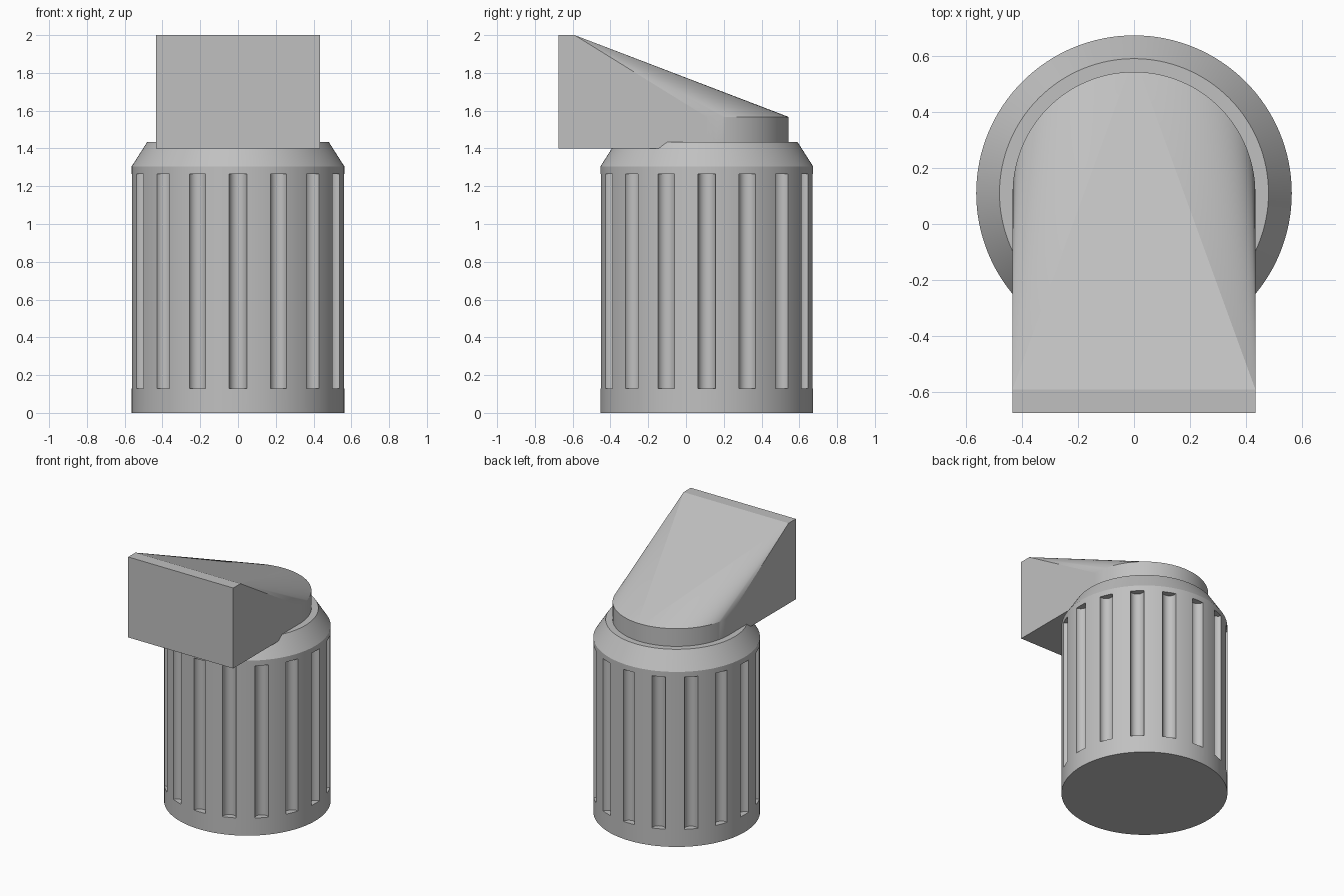
import bpy, bmesh
from math import sin, cos, pi, radians
from mathutils import Matrix

CY = 0.11          # body axis offset in y
R = 0.563          # body radius
HEAD_R = 0.433     # half width of the pointer head

cube = bpy.data.objects.get("Cube")
if cube:
    bpy.data.objects.remove(cube, do_unlink=True)

# Single grey plastic
grey = bpy.data.materials.new("grey plastic")
grey.use_nodes = True
colour = (0.53, 0.53, 0.53, 1)
grey.diffuse_color = colour
grey.node_tree.nodes["Principled BSDF"].inputs["Base Color"].default_value = colour


def add_object(name, bm):
    bmesh.ops.recalc_face_normals(bm, faces=bm.faces)
    mesh = bpy.data.meshes.new(name)
    bm.to_mesh(mesh)
    bm.free()
    mesh.materials.append(grey)
    obj = bpy.data.objects.new(name, mesh)
    bpy.context.collection.objects.link(obj)
    return obj


def add_drum(bm, x, y, z0, z1, r0, r1, segments):
    bmesh.ops.create_cone(bm, cap_ends=True, segments=segments, radius1=r0, radius2=r1,
                          depth=z1 - z0, matrix=Matrix.Translation((x, y, (z0 + z1) / 2)))


# Body: closed lathe profile with a chamfered shoulder
bm = bmesh.new()
profile = [(0, 0), (R, 0), (R, 1.305), (0.48, 1.435), (0, 1.435)]
verts = [bm.verts.new((r, CY, z)) for r, z in profile]
edges = [bm.edges.new(pair) for pair in zip(verts, verts[1:])]
bmesh.ops.spin(bm, geom=verts + edges, cent=(0, CY, 0), axis=(0, 0, 1),
               angle=2 * pi, steps=128)
bmesh.ops.remove_doubles(bm, verts=bm.verts, dist=0.0005)
bmesh.ops.dissolve_limit(bm, angle_limit=radians(0.5), verts=bm.verts, edges=bm.edges)
body = add_object("grip_body", bm)

# Round-bottomed grip flutes cut around the body
bm = bmesh.new()
for i in range(16):
    a = i * pi / 8
    add_drum(bm, R * cos(a), CY + R * sin(a), 0.13, 1.265, 0.047, 0.047, 32)
cutter = add_object("flute_cutter", bm)
cutter.hide_render = True

cut = body.modifiers.new("flutes", 'BOOLEAN')
cut.operation = 'DIFFERENCE'
cut.solver = 'EXACT'
cut.object = cutter
bpy.ops.object.select_all(action='DESELECT')
body.select_set(True)
bpy.context.view_layer.objects.active = body
bpy.ops.object.modifier_apply(modifier=cut.name)
bpy.data.objects.remove(cutter, do_unlink=True)
bpy.ops.object.shade_smooth_by_angle(angle=radians(25))

# Pointer head: hull of a block front and a low rounded back
bm = bmesh.new()
for x in (-HEAD_R, HEAD_R):
    for y, z in ((-0.675, 1.4), (-0.675, 2), (-0.59, 2)):
        bm.verts.new((x, y, z))
steps = 64
for i in range(steps + 1):
    a = pi * i / steps
    for z in (1.4, 1.567):
        bm.verts.new((HEAD_R * cos(a), CY + HEAD_R * sin(a), z))
bmesh.ops.convex_hull(bm, input=bm.verts)
bmesh.ops.dissolve_limit(bm, angle_limit=radians(0.1), verts=bm.verts, edges=bm.edges)
bm.normal_update()
# Smooth only the curved wall and blends; planes stay flat
for face in bm.faces:
    face.smooth = 0.01 < abs(face.normal.x) < 0.9999
for edge in bm.edges:
    edge.smooth = edge.calc_face_angle(0) < radians(20)
add_object("pointer_head", bm)
